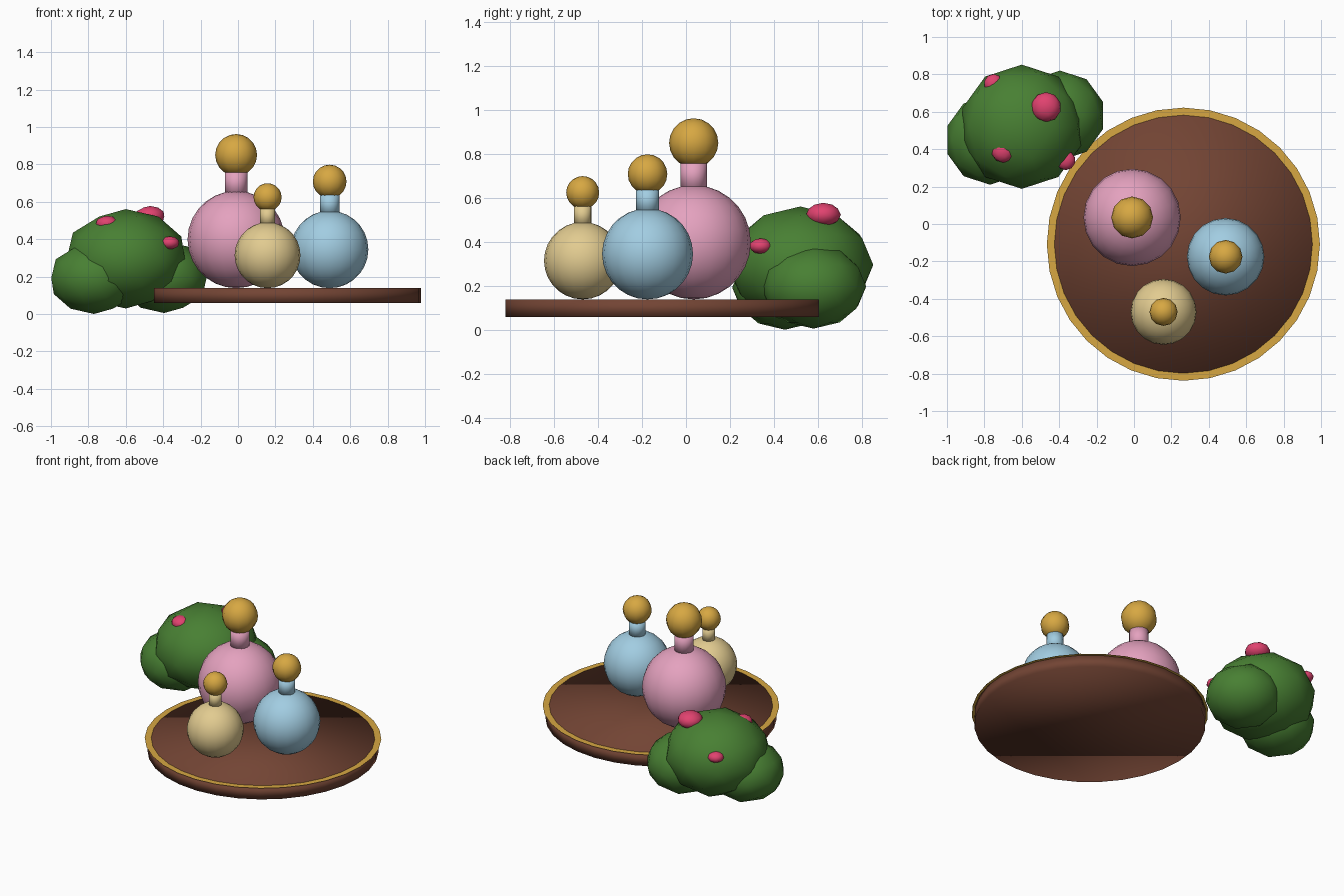
import bpy
import bmesh
from mathutils import Matrix, Vector

cube = bpy.data.objects.get("Cube")
if cube:
    bpy.data.objects.remove(cube, do_unlink=True)


def material(name, rgb):
    mat = bpy.data.materials.new(name)
    mat.use_nodes = True
    mat.diffuse_color = (*rgb, 1)
    mat.node_tree.nodes["Principled BSDF"].inputs["Base Color"].default_value = (*rgb, 1)
    return mat


WOOD = material("brown wood", (0.17, 0.058, 0.034))
GOLD = material("gold", (0.68, 0.39, 0.055))
PINK = material("pink glass", (0.78, 0.36, 0.52))
BLUE = material("blue glass", (0.36, 0.61, 0.76))
CREAM = material("cream glass", (0.76, 0.60, 0.28))
LEAF = material("leaf green", (0.065, 0.215, 0.033))
PETAL = material("rose petal", (0.75, 0.055, 0.16))


def add_part(name, bm, mat, location, smooth=True):
    """Turn a bmesh into a named, coloured object."""
    mesh = bpy.data.meshes.new(name)
    for face in bm.faces:
        face.smooth = smooth
    bm.to_mesh(mesh)
    bm.free()
    mesh.materials.append(mat)
    obj = bpy.data.objects.new(name, mesh)
    obj.location = location
    bpy.context.collection.objects.link(obj)
    return obj


def ball(name, mat, location, radius, segments, rings):
    bm = bmesh.new()
    bmesh.ops.create_uvsphere(bm, u_segments=segments, v_segments=rings, radius=radius)
    return add_part(name, bm, mat, location)


def cylinder(name, mat, location, radius, bottom, top, segments):
    bm = bmesh.new()
    bmesh.ops.create_cone(bm, cap_ends=True, segments=segments, radius1=radius,
                          radius2=radius, depth=top - bottom)
    x, y = location
    return add_part(name, bm, mat, (x, y, (bottom + top) / 2))


def blob(name, mat, location, radius, squash):
    """Low-poly rounded lump, flattened in height."""
    bm = bmesh.new()
    bmesh.ops.create_icosphere(bm, subdivisions=2, radius=radius)
    bmesh.ops.transform(bm, matrix=Matrix.Scale(squash, 4, Vector((0, 0, 1))), verts=bm.verts)
    return add_part(name, bm, mat, location)


# Tray with a flat gilded rim
TRAY = (0.264, -0.108)
TRAY_TOP = 0.138
cylinder("tray", WOOD, TRAY, 0.714, 0.058, TRAY_TOP, 32)

bm = bmesh.new()
for rim_radius in (0.69, 0.73):
    bmesh.ops.create_circle(bm, segments=32, radius=rim_radius)
bmesh.ops.bridge_loops(bm, edges=bm.edges[:])
for face in bm.faces:
    face.normal_update()
    if face.normal.z < 0:
        face.normal_flip()
add_part("tray_rim", bm, GOLD, (*TRAY, TRAY_TOP + 0.003), smooth=False)


# Bottles: round body, neck and ball stopper
def bottle(name, mat, x, y, body_radius, neck_radius, stopper_z, stopper_radius):
    body_z = TRAY_TOP + body_radius
    ball(name + "_body", mat, (x, y, body_z), body_radius, 20, 14)
    cylinder(name + "_neck", mat, (x, y), neck_radius,
             body_z + body_radius * 0.9, stopper_z - stopper_radius * 0.7, 16)
    ball(name + "_stopper", GOLD, (x, y, stopper_z), stopper_radius, 12, 10)


bottle("large_bottle", PINK, -0.01, 0.035, 0.26, 0.06, 0.85, 0.112)
bottle("medium_bottle", BLUE, 0.49, -0.175, 0.207, 0.052, 0.708, 0.09)
bottle("small_bottle", CREAM, 0.158, -0.47, 0.176, 0.04, 0.624, 0.075)

# Bush: a main mass with two lower lobes
blob("bush_main", LEAF, (-0.60, 0.52, 0.295), 0.332, 0.8)
blob("bush_right_lobe", LEAF, (-0.77, 0.45, 0.192), 0.24, 0.8)
blob("bush_left_lobe", LEAF, (-0.395, 0.58, 0.197), 0.24, 0.8)

# Blossoms half sunk in the leaves
blossoms = {
    "top_blossom": (-0.47, 0.625, 0.523, 0.08),
    "front_blossom": (-0.70, 0.39, 0.483, 0.062),
    "side_blossom": (-0.365, 0.34, 0.38, 0.052),
    "back_blossom": (-0.75, 0.75, 0.392, 0.052),
}
for name, (x, y, z, radius) in blossoms.items():
    blob(name, PETAL, (x, y, z), radius, 0.68)
